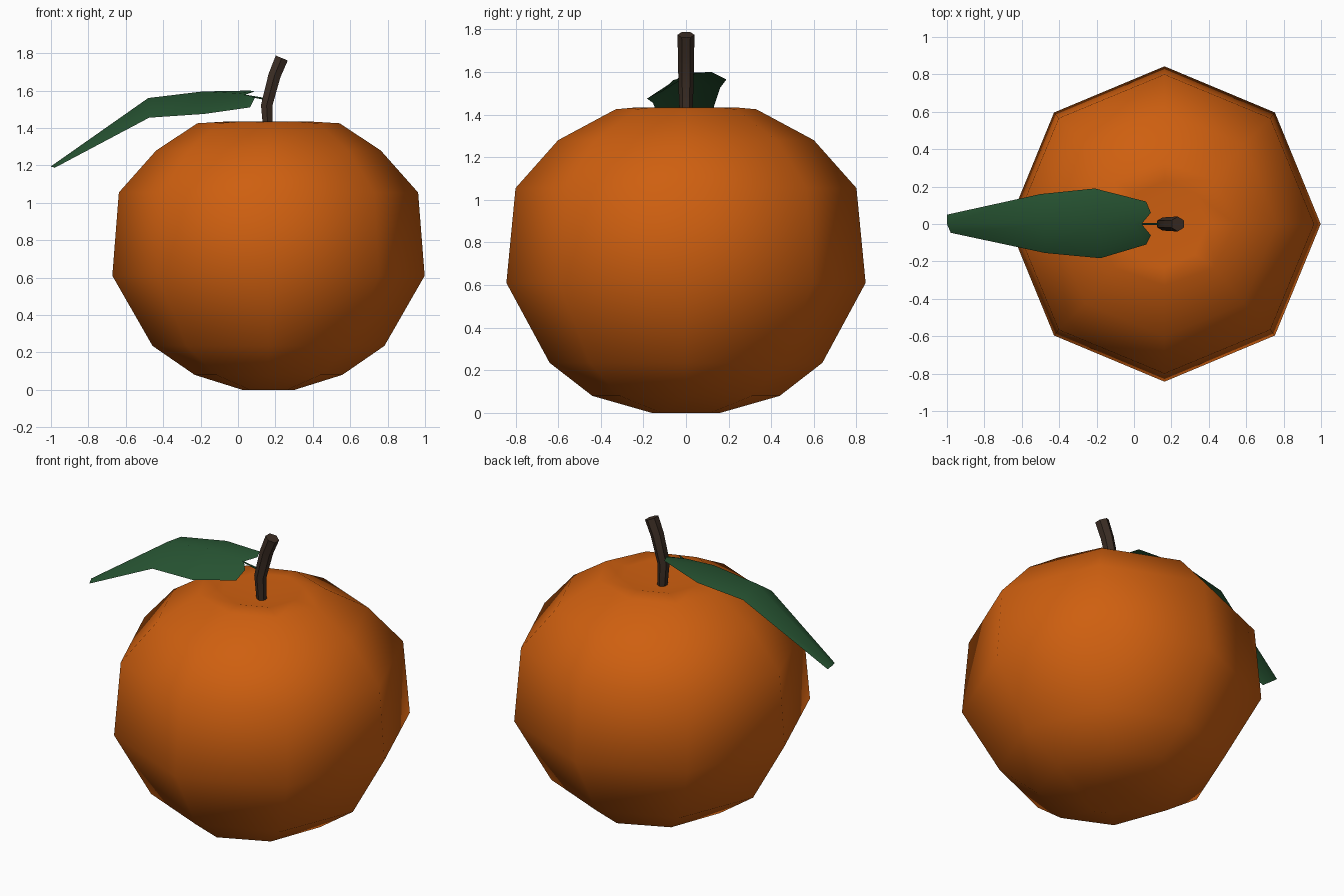
import bpy, bmesh, math
from mathutils import Vector

if "Cube" in bpy.data.objects:
    bpy.data.objects.remove(bpy.data.objects["Cube"])


def material(name, rgb):
    m = bpy.data.materials.new(name)
    m.diffuse_color = (*rgb, 1)
    m.use_nodes = True
    m.node_tree.nodes["Principled BSDF"].inputs["Base Color"].default_value = m.diffuse_color
    return m


def finish(name, bm, mat, fix_normals=True):
    if fix_normals:
        bmesh.ops.recalc_face_normals(bm, faces=bm.faces)
    for f in bm.faces:
        f.smooth = True
    me = bpy.data.meshes.new(name)
    bm.to_mesh(me)
    bm.free()
    me.materials.append(mat)
    ob = bpy.data.objects.new(name, me)
    bpy.context.collection.objects.link(ob)
    return ob


def bridge(bm, rings, closed=True):
    for a, b in zip(rings, rings[1:]):
        n = len(a)
        for i in range(n if closed else n - 1):
            j = (i + 1) % n
            bm.faces.new((a[i], a[j], b[j], b[i]))


def fan(bm, ring, point):
    c = bm.verts.new(point)
    for i in range(len(ring)):
        bm.faces.new((ring[i], ring[(i + 1) % len(ring)], c))


orange = material("orange peel", (0.62, 0.115, 0.005))
brown = material("stem brown", (0.045, 0.027, 0.018))
green = material("leaf green", (0.02, 0.088, 0.032))

# Fruit: eight-sided profile (x radius, y radius, z) with dimpled poles
CX = 0.163
profile = [(0.14, 0.16, 0.0), (0.395, 0.44, 0.08), (0.62, 0.64, 0.235),
           (0.835, 0.843, 0.61), (0.80, 0.80, 1.055), (0.60, 0.60, 1.28),
           (0.38, 0.33, 1.425), (0.23, 0.23, 1.434)]
bm = bmesh.new()
rings = []
for rx, ry, z in profile:
    rings.append([bm.verts.new((CX + rx * math.cos(k * math.pi / 4),
                                ry * math.sin(k * math.pi / 4), z)) for k in range(8)])
bridge(bm, rings)
fan(bm, rings[0], (CX, 0, 0.03))
fan(bm, rings[-1], (CX, 0, 1.375))
finish("fruit", bm, orange)


# Tapered six-sided tube along a path of (x, z, radius)
def tube(name, path, mat):
    bm = bmesh.new()
    pts = [Vector((x, 0, z)) for x, z, r in path]
    rings = []
    for i, p in enumerate(pts):
        t = (pts[min(i + 1, len(pts) - 1)] - pts[max(i - 1, 0)]).normalized()
        side = Vector((0, 1, 0))
        out = side.cross(t)
        rings.append([bm.verts.new(p + path[i][2] * (side * math.cos(k * math.pi / 3)
                      + out * math.sin(k * math.pi / 3))) for k in range(6)])
    bridge(bm, rings)
    for r in (rings[0], rings[-1]):
        bm.faces.new(r)
    ob = finish(name, bm, mat)
    bpy.context.view_layer.objects.active = ob
    ob.select_set(True)
    bpy.ops.object.shade_smooth_by_angle(angle=math.radians(50))
    ob.select_set(False)


tube("stem", [(0.162, 1.36, 0.028), (0.153, 1.52, 0.035),
              (0.195, 1.68, 0.038), (0.234, 1.774, 0.04)], brown)
tube("leaf_stalk", [(0.03, 1.576, 0.004), (0.14, 1.556, 0.006)], green)

# Leaf: arched, drooping blade; rows of far edge, midrib, near edge
rows = [
    [(0.09, 0.06, 1.595), (0.04, 0, 1.578), (0.09, -0.06, 1.562)],
    [(0.065, 0.12, 1.60), (0.0, 0, 1.585), (0.065, -0.11, 1.51)],
    [(-0.21, 0.19, 1.565), (-0.19, 0, 1.595), (-0.18, -0.183, 1.475)],
    [(-0.50, 0.16, 1.525), (-0.48, 0, 1.56), (-0.475, -0.155, 1.455)],
    [(-1.0, 0.05, 1.19), (-1.0, 0, 1.195), (-0.98, -0.047, 1.187)],
]
bm = bmesh.new()
bridge(bm, [[bm.verts.new(p) for p in row] for row in rows], closed=False)
bm.normal_update()
if sum(f.normal.z for f in bm.faces) < 0:
    bmesh.ops.reverse_faces(bm, faces=bm.faces)
finish("leaf", bm, green, False)
